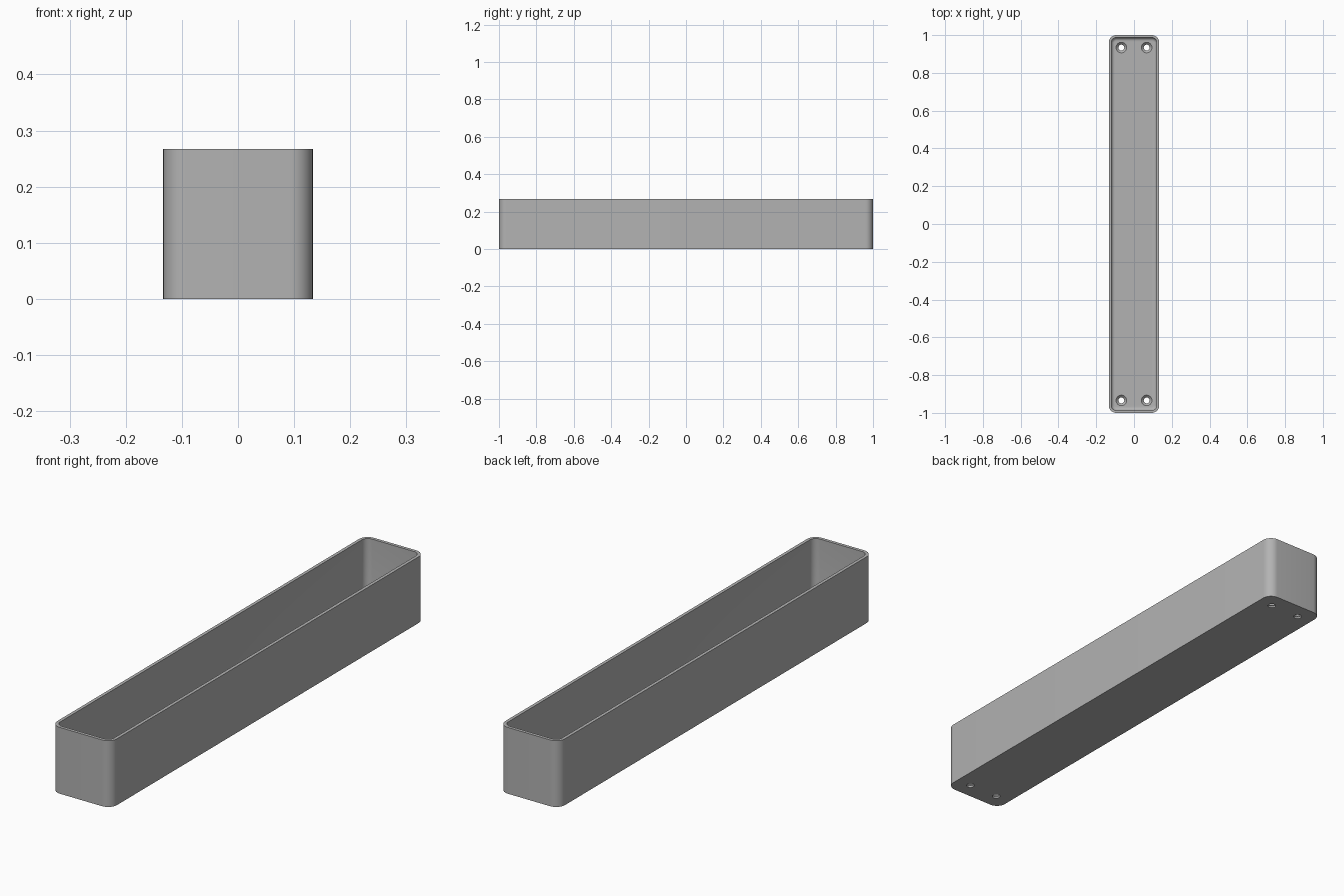
import bpy, bmesh, math

cube = bpy.data.objects.get("Cube")
if cube:
    bpy.data.objects.remove(cube)

HX, HY, HEIGHT = 0.1333, 1.0, 0.267
CORNER, WALL, FLOOR, FILLET = 0.04, 0.013, 0.02, 0.018
HOLE_X, HOLE_Y, HOLE_R, SINK_R = 0.067, 0.934, 0.0155, 0.028

grey = bpy.data.materials.new("plain grey")
grey.use_nodes = True
colour = (0.45, 0.45, 0.45, 1)
grey.diffuse_color = colour
grey.node_tree.nodes["Principled BSDF"].inputs["Base Color"].default_value = colour


def loft(name, rings):
    """Skin a stack of equal-length point rings and cap both ends."""
    bm = bmesh.new()
    loops = [[bm.verts.new(p) for p in ring] for ring in rings]
    n = len(loops[0])
    for a, b in zip(loops, loops[1:]):
        for i in range(n):
            j = (i + 1) % n
            bm.faces.new((a[i], a[j], b[j], b[i]))
    bm.faces.new(loops[0][::-1])
    bm.faces.new(loops[-1])
    bmesh.ops.recalc_face_normals(bm, faces=bm.faces)
    mesh = bpy.data.meshes.new(name)
    bm.to_mesh(mesh)
    bm.free()
    mesh.materials.append(grey)
    obj = bpy.data.objects.new(name, mesh)
    bpy.context.collection.objects.link(obj)
    return obj


def rounded_ring(inset, z, steps=10):
    """Rounded rectangle, moved inwards from the outer wall."""
    r = CORNER - inset
    points = []
    for k, (sx, sy) in enumerate(((1, 1), (-1, 1), (-1, -1), (1, -1))):
        for i in range(steps + 1):
            a = math.pi / 2 * (k + i / steps)
            points.append((sx * (HX - CORNER) + r * math.cos(a),
                           sy * (HY - CORNER) + r * math.sin(a), z))
    return points


def circle(x, y, r, z, sides=32):
    return [(x + r * math.cos(math.tau * i / sides),
             y + r * math.sin(math.tau * i / sides), z) for i in range(sides)]


# Tray: outer wall, rim, inner wall and a filleted floor
rings = [rounded_ring(0, 0), rounded_ring(0, HEIGHT), rounded_ring(WALL, HEIGHT)]
for i in range(7):
    a = math.pi / 2 * i / 6
    rings.append(rounded_ring(WALL + FILLET * (1 - math.cos(a)),
                              FLOOR + FILLET * (1 - math.sin(a))))
tray = loft("tray", rings)

# Countersunk screw holes near the four corners
sink = SINK_R - HOLE_R
for sx in (-1, 1):
    for sy in (-1, 1):
        x, y = sx * HOLE_X, sy * HOLE_Y
        cutter = loft("screw_hole_cutter", [
            circle(x, y, HOLE_R, -0.02),
            circle(x, y, HOLE_R, FLOOR - sink),
            circle(x, y, SINK_R, FLOOR),
            circle(x, y, SINK_R, FLOOR + 0.03)])
        cutter.hide_render = True
        cutter.hide_set(True)
        cut = tray.modifiers.new("screw_hole", "BOOLEAN")
        cut.operation = "DIFFERENCE"
        cut.solver = "EXACT"
        cut.object = cutter

# Apply the cuts, drop the cutters and smooth the rounded surfaces
bpy.ops.object.select_all(action="DESELECT")
bpy.context.view_layer.objects.active = tray
tray.select_set(True)
cutters = [m.object for m in tray.modifiers]
for m in list(tray.modifiers):
    bpy.ops.object.modifier_apply(modifier=m.name)
for c in cutters:
    bpy.data.objects.remove(c)
bpy.ops.object.shade_smooth_by_angle(angle=math.radians(30))
